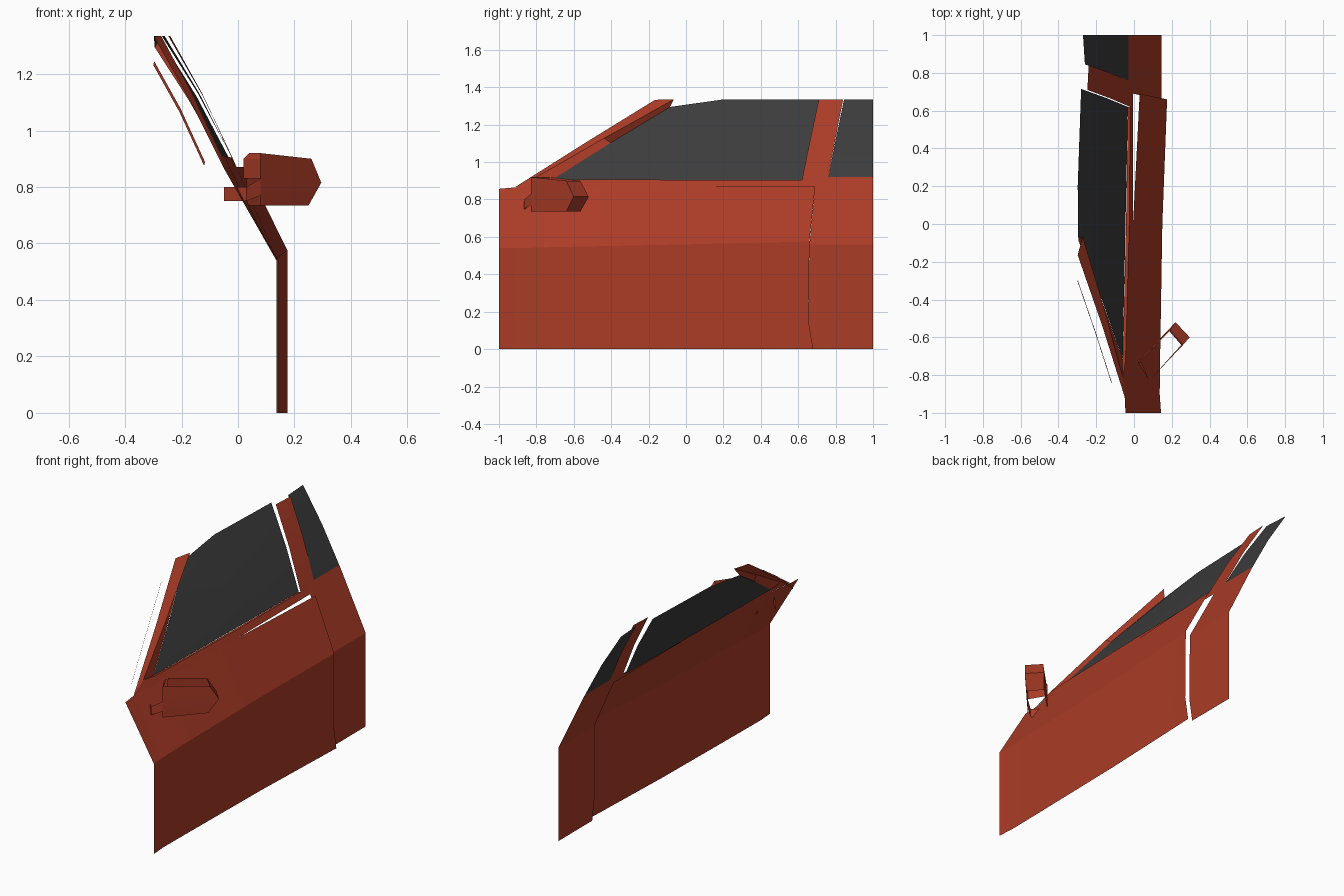
import bpy, bmesh, math
from mathutils import Vector

cube = bpy.data.objects.get("Cube")
if cube:
    bpy.data.objects.remove(cube)


def material(name, rgb):
    m = bpy.data.materials.new(name)
    m.use_nodes = True
    m.diffuse_color = (*rgb, 1)
    m.node_tree.nodes["Principled BSDF"].inputs["Base Color"].default_value = (*rgb, 1)
    return m


RED = material("red paint", (0.41, 0.045, 0.02))
GLASS = material("dark glass", (0.045, 0.045, 0.045))


def sheet(name, rows, mat, out=(1, 0, 0.3)):
    """Loft a thin skin through rows of points, facing the out direction."""
    bm = bmesh.new()
    grid = [[bm.verts.new(p) for p in row] for row in rows]
    for a, b in zip(grid, grid[1:]):
        for i in range(len(a) - 1):
            bm.faces.new((a[i], a[i + 1], b[i + 1], b[i]))
    bmesh.ops.recalc_face_normals(bm, faces=bm.faces)
    bm.normal_update()
    facing = sum((f.normal * f.calc_area() for f in bm.faces), Vector())
    if facing.dot(Vector(out)) < 0:
        bmesh.ops.reverse_faces(bm, faces=bm.faces)
    mesh = bpy.data.meshes.new(name)
    bm.to_mesh(mesh)
    bm.free()
    mesh.materials.append(mat)
    obj = bpy.data.objects.new(name, mesh)
    bpy.context.collection.objects.link(obj)
    bpy.ops.object.select_all(action="DESELECT")
    bpy.context.view_layer.objects.active = obj
    obj.select_set(True)
    bpy.ops.object.shade_smooth_by_angle(angle=math.radians(20))
    return obj


def bowed(bottom, top, bow=0.008):
    """Three rows from bottom to top, with the middle pushed outwards."""
    mid = [(Vector(a) + Vector(b)) / 2 + Vector((bow, 0, bow / 2))
           for a, b in zip(bottom, top)]
    return [bottom, mid, top]


# Door skin: upright lower part, sloping shoulder, rear edge standing proud
SEAM = (0.68, 0.655, 0.66, 0.69)
stations = [(-1, .143, .54, -.045, .857), (-.9, .136, .54, -.05, .866),
            (-.72, .138, .545, -.03, .87), (0, .15, .56, -.005, .87),
            (None, .175, .575, .03, .87)]
door = []
for y, x, knee, top_x, top_z in stations:
    ys = SEAM if y is None else (y,) * 4
    door.append([(x, ys[0], 0), (x, ys[1], .15), (x, ys[2], knee), (top_x, ys[3], top_z)])
sheet("door_skin", door, RED)

# Belt line below the window with its inward lip
sheet("belt_line", [
    [(-.05, -.914, .866), (-.03, -.72, .87), (-.005, 0, .87), (-.005, .69, .87)],
    [(-.06, -.81, .914), (-.045, -.72, .908), (-.025, 0, .905), (-.02, .62, .905)],
    [(-.062, -.78, .908), (-.06, -.717, .905), (-.042, 0, .903), (-.032, .62, .903)],
], RED)

# Rear body panel
rear = [[(.145, SEAM[0], 0), (.145, SEAM[1], .15), (.145, SEAM[2], .56),
         (-.005, SEAM[3], .87), (-.02, .62, .905)]]
for y in (.76, 1):
    rear.append([(.145, y, 0), (.145, y, .15), (.145, y, .56),
                 (-.005, y, .87), (-.03, y, .92)])
sheet("rear_panel", rear, RED)

# Pillars
sheet("middle_pillar", bowed([(-.02, .62, .905), (-.03, .76, .92)],
                             [(-.247, .71, 1.335), (-.24, .84, 1.335)]), RED)
sheet("front_pillar", bowed(
    [(-.05, -.914, .866), (-.06, -.81, .914), (-.06, -.717, .905)],
    [(-.298, -.165, 1.333), (-.272, -.065, 1.335), (-.295, -.085, 1.295)], .006), RED)

# Windows
sheet("front_window", bowed(
    [(-.06, -.717, .905), (-.045, 0, .903), (-.032, .62, .903)],
    [(-.295, -.085, 1.295), (-.298, .2, 1.335), (-.28, .715, 1.335)]), GLASS)
sheet("rear_window", bowed([(-.03, .76, .92), (-.03, 1, .92)],
                           [(-.26, .845, 1.335), (-.27, 1, 1.335)]), GLASS)

# Narrow strip along the windscreen edge
edge = [(-.12, -.84, .875), (-.207, -.57, 1.065), (-.3, -.3, 1.232)]
sheet("windscreen_strip", [edge, [(x + .003, y, z + .014) for x, y, z in edge]], RED)

# Mirror housing: open above and below, outer end folded along a ridge
sheet("mirror_housing", [
    [(.08, -.83, .735), (.25, -.64, .735), (.185, -.565, .735), (.03, -.72, .735)],
    [(.08, -.83, .815), (.295, -.6, .815), (.22, -.52, .815), (.03, -.72, .815)],
    [(.08, -.83, .92), (.26, -.64, .9), (.19, -.565, .9), (.04, -.72, .92)],
], RED, (1, -1, 0))
sheet("mirror_inner_end", [
    [(.08, -.83, .83), (.02, -.73, .83)],
    [(.08, -.83, .9), (.02, -.73, .9)],
    [(.08, -.83, .92), (.04, -.73, .92)],
], RED, (-1, -1, 0))

# Short mirror arm reaching into the door
arm = [(-.05, -.78, .75, .8), (.03, -.865, .75, .8), (.08, -.83, .77, .83)]
sheet("mirror_arm", [[(x, y, lo) for x, y, lo, hi in arm],
                     [(x, y, hi) for x, y, lo, hi in arm]], RED, (0, -1, 0))
